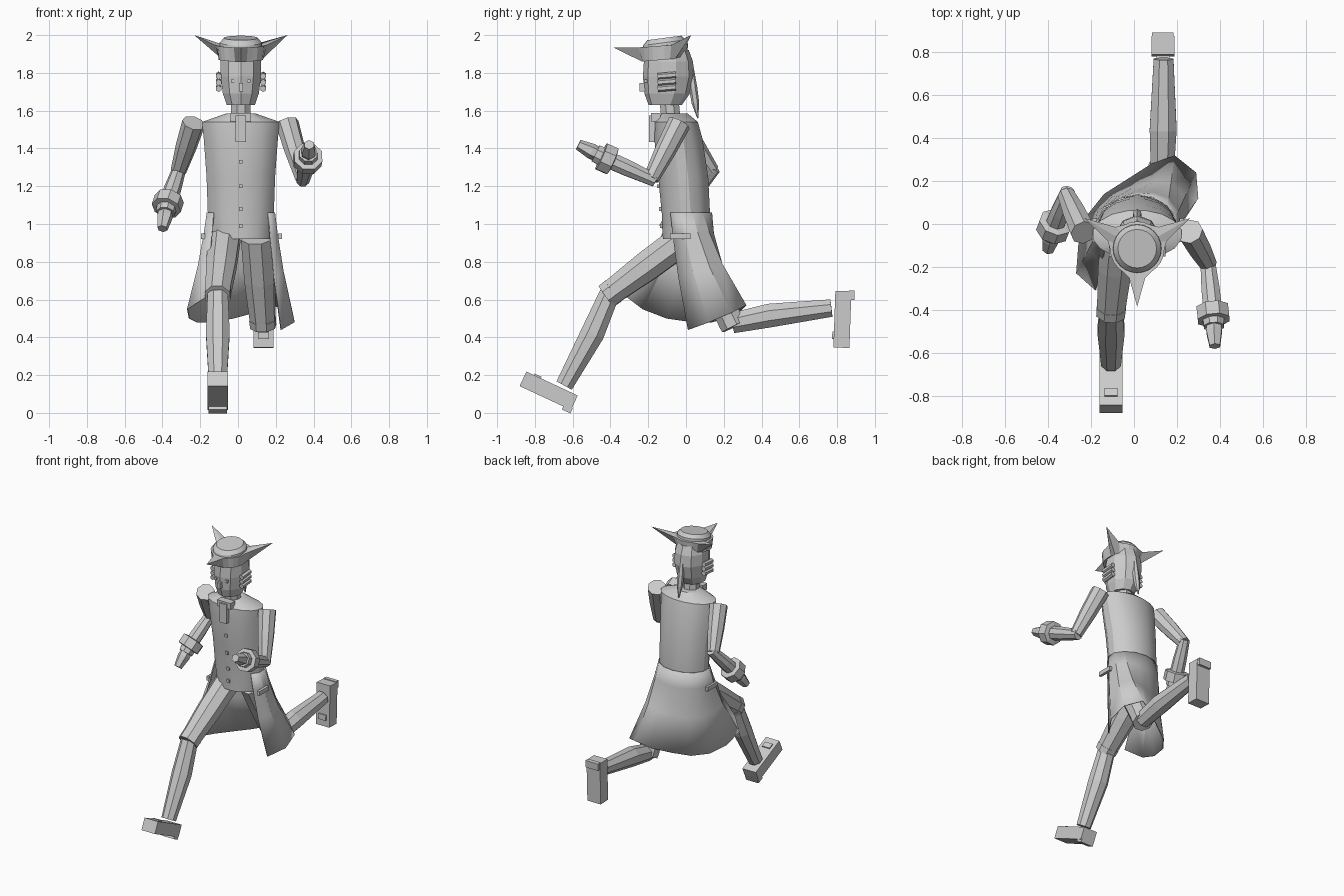
import bpy, bmesh
from math import sin, cos, pi, radians
from mathutils import Vector, Matrix

if "Cube" in bpy.data.objects:
    bpy.data.objects.remove(bpy.data.objects["Cube"], do_unlink=True)

CX = 0.015  # middle of head and torso

grey = bpy.data.materials.new("plain_grey")
grey.use_nodes = True
grey.diffuse_color = (0.6, 0.6, 0.6, 1)
grey.node_tree.nodes["Principled BSDF"].inputs["Base Color"].default_value = (0.6, 0.6, 0.6, 1)


def finish(name, bm, smooth=False):
    bmesh.ops.recalc_face_normals(bm, faces=bm.faces)
    mesh = bpy.data.meshes.new(name)
    bm.to_mesh(mesh)
    bm.free()
    mesh.materials.append(grey)
    ob = bpy.data.objects.new(name, mesh)
    bpy.context.collection.objects.link(ob)
    if smooth:
        bpy.ops.object.select_all(action='DESELECT')
        ob.select_set(True)
        bpy.context.view_layer.objects.active = ob
        bpy.ops.object.shade_smooth_by_angle(angle=radians(28))
    return ob


def skin(name, rings, closed=True, caps=True, smooth=False):
    """Join rings of points with quads."""
    bm = bmesh.new()
    rows = [[bm.verts.new(p) for p in ring] for ring in rings]
    n = len(rows[0])
    for a, b in zip(rows, rows[1:]):
        for i in range(n if closed else n - 1):
            j = (i + 1) % n
            bm.faces.new((a[i], a[j], b[j], b[i]))
    if caps:
        bm.faces.new(rows[0])
        bm.faces.new(rows[-1])
    return finish(name, bm, smooth)


def loft(name, sections, sides, smooth=False):
    """Upright body from sections of height, y centre, x radius, y radius."""
    rings = []
    for z, cy, rx, ry in sections:
        angles = [2 * pi * (i + 0.5) / sides for i in range(sides)]
        rings.append([(CX + rx * cos(a), cy + ry * sin(a), z) for a in angles])
    return skin(name, rings, smooth=smooth)


def tube(name, path, radii, sides=8):
    """Tapered limb along a path of points."""
    pts = [Vector(p) for p in path]
    rings = []
    for i, (p, r) in enumerate(zip(pts, radii)):
        t = pts[min(i + 1, len(pts) - 1)] - pts[max(i - 1, 0)]
        q = t.to_track_quat('Z', 'Y')
        rings.append([p + q @ Vector((r * cos(a), r * sin(a), 0))
                      for a in (2 * pi * (k + 0.5) / sides for k in range(sides))])
    return skin(name, rings)


def box(name, centre, size, tilt=0, pivot=None):
    """Box, optionally placed in a frame tilted about x at a pivot."""
    bm = bmesh.new()
    m = Matrix.Translation(centre) @ Matrix.Diagonal((*size, 1))
    if pivot:
        m = Matrix.Translation(pivot) @ Matrix.Rotation(radians(tilt), 4, 'X') @ m
    bmesh.ops.create_cube(bm, size=1, matrix=m)
    return finish(name, bm)


# Torso, neck and head
loft("torso", [(0.92, 0, 0.16, 0.125), (1.05, 0, 0.178, 0.13), (1.25, -0.015, 0.185, 0.135),
               (1.45, -0.04, 0.2, 0.13), (1.54, -0.05, 0.21, 0.115), (1.585, -0.06, 0.08, 0.07)],
     16, smooth=True)
loft("neck", [(1.56, -0.08, 0.055, 0.055), (1.66, -0.09, 0.055, 0.055)], 8)
loft("head", [(1.63, -0.11, 0.078, 0.088), (1.69, -0.1, 0.1, 0.12), (1.78, -0.093, 0.113, 0.135),
              (1.86, -0.093, 0.113, 0.13), (1.92, -0.1, 0.1, 0.115)], 10)
box("nose", (CX, -0.23, 1.725), (0.022, 0.03, 0.045))
for side in (-1, 1):
    box("eye", (CX + side * 0.043, -0.211, 1.757), (0.018, 0.02, 0.018))
    # Rolled side curls
    for k in range(3):
        z = 1.72 + 0.033 * k
        x = CX + side * 0.118
        tube("side_curl", [(x, -0.15, z - 0.004), (x, -0.055, z + 0.004)], [0.017, 0.017], 6)
tube("pigtail", [(CX, 0.025, 1.85), (CX, 0.038, 1.72), (CX, 0.05, 1.64), (CX, 0.062, 1.56)],
     [0.012, 0.022, 0.02, 0.003], 6)

# Three-cornered hat
N = 24
hat_y = -0.115


def hat_ring(radius, z, tilt):
    return [(CX + radius * cos(a), hat_y + radius * sin(a), z + tilt * sin(a))
            for a in (2 * pi * i / N for i in range(N))]


skin("hat_crown", [hat_ring(0.118, 1.875, 0.01), hat_ring(0.112, 1.96, 0.015), hat_ring(0.09, 1.985, 0.012)],
     smooth=True)
edge = []
for i in range(N):
    a = 2 * pi * i / N
    near = min(abs(i - k) for k in (2, 10, 18))
    r = (0.285 if i < 12 else 0.27) if near == 0 else (0.143 if near == 1 else 0.127)
    z = (2.0 if i < 12 else 1.935) if near == 0 else 1.945 + 0.01 * sin(a)
    edge.append((CX + r * cos(a), hat_y + r * sin(a), z))
skin("hat_brim", [hat_ring(0.118, 1.87, 0.01), edge, hat_ring(0.112, 1.945, 0.012)], caps=False)

# Neckcloth and coat buttons
box("neckcloth_knot", (CX, -0.16, 1.565), (0.11, 0.05, 0.045))
box("neckcloth_fall", (CX, -0.18, 1.505), (0.055, 0.03, 0.14))
for z, y in ((1.33, -0.155), (1.2, -0.144), (1.08, -0.132), (0.99, -0.127)):
    box("button", (CX, y, z), (0.02, 0.02, 0.02))

# Open coat skirt sweeping from the waist to a flared hem
hem = [(-0.18, -0.31, 0.61), (-0.27, -0.23, 0.55), (-0.26, -0.1, 0.5), (-0.22, 0.04, 0.48),
       (-0.14, 0.14, 0.48), (-0.03, 0.21, 0.5), (0.08, 0.28, 0.53), (0.19, 0.32, 0.57),
       (0.29, 0.24, 0.53), (0.3, 0.12, 0.48), (0.23, 0.01, 0.44)]
waist = []
for i in range(len(hem)):
    a = radians(218 - 25.5 * i)
    waist.append(Vector((CX + 0.185 * cos(a), 0.138 * sin(a), 1.06)))
rows = []
for drop, flare in ((0, 0), (0.2, 0.14), (0.55, 0.45), (1, 1)):
    row = []
    for w, h in zip(waist, hem):
        p = w.lerp(Vector(h), flare)
        p.z = w.z + (h[2] - w.z) * drop
        row.append(p)
    rows.append(row)
skirt = skin("coat_skirt", rows, closed=False, caps=False, smooth=True)
thick = skirt.modifiers.new("cloth_thickness", 'SOLIDIFY')
thick.thickness = 0.006
for x in (-0.185, 0.222):
    box("pocket_flap", (x, -0.03, 0.935), (0.02, 0.11, 0.03))


# Arms with turned-back cuffs
def arm(side, shoulder, elbow, wrist, tip):
    s, e, w, t = (Vector(p) for p in (shoulder, elbow, wrist, tip))
    tube(side + "_upper_arm", [s, s.lerp(e, 0.5), e], [0.062, 0.056, 0.042])
    d = (w - e).normalized()
    tube(side + "_forearm", [e - d * 0.025, e.lerp(w, 0.5), w], [0.036, 0.046, 0.048])
    tube(side + "_cuff", [w - d * 0.05, w - d * 0.045, w + d * 0.02, w + d * 0.022],
         [0.055, 0.08, 0.08, 0.05])
    f = (t - w).normalized()
    tube(side + "_cuff_ruffle", [w, w + f * 0.055], [0.055, 0.05])
    tube(side + "_hand", [w, w.lerp(t, 0.5), t], [0.035, 0.042, 0.028], 6)


arm("left", (0.26, -0.035, 1.535), (0.345, -0.185, 1.24), (0.37, -0.43, 1.35), (0.377, -0.57, 1.42))
arm("right", (-0.235, -0.04, 1.535), (-0.315, 0.135, 1.28), (-0.375, -0.02, 1.1), (-0.4, -0.12, 0.975))


# Legs and buckled shoes
def leg(side, hip, knee, calf, ankle, shoe, tilt):
    h, k = Vector(hip), Vector(knee)
    tube(side + "_thigh", [h, h.lerp(k, 0.5), k], [0.088, 0.085, 0.07])
    tube(side + "_breeches_band", [k.lerp(h, 0.05), k.lerp(h, -0.04)], [0.074, 0.072])
    tube(side + "_lower_leg", [knee, calf, ankle], [0.058, 0.068, 0.05])
    box(side + "_shoe", (0, 0, 0), (0.108, 0.3, 0.085), tilt, shoe)
    box(side + "_shoe_heel", (0, 0.13, -0.045), (0.1, 0.05, 0.03), tilt, shoe)
    box(side + "_shoe_buckle", (0, -0.085, 0.043), (0.06, 0.04, 0.016), tilt, shoe)


leg("right", (-0.07, 0, 0.93), (-0.107, -0.405, 0.63), (-0.107, -0.495, 0.42),
    (-0.107, -0.645, 0.145), (-0.107, -0.727, 0.117), -25)
leg("left", (0.1, 0.02, 0.93), (0.132, 0.245, 0.475), (0.136, 0.44, 0.515),
    (0.138, 0.77, 0.555), (0.135, 0.828, 0.495), 88)
